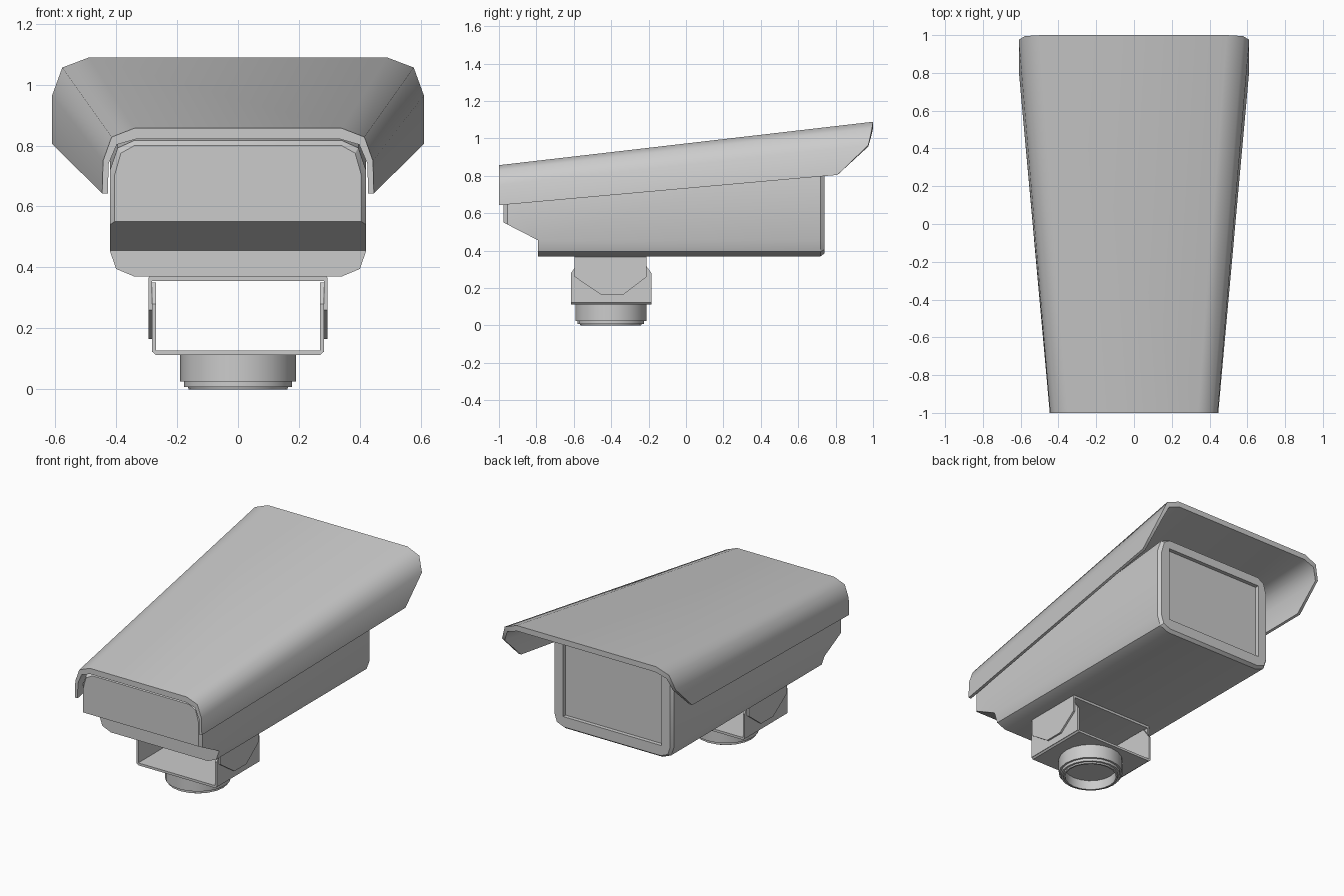
import bpy, bmesh, math

if "Cube" in bpy.data.objects:
    bpy.data.objects.remove(bpy.data.objects["Cube"])


def make(name, verts, faces, angle=30):
    me = bpy.data.meshes.new(name)
    me.from_pydata(verts, [], faces)
    bm = bmesh.new()
    bm.from_mesh(me)
    bmesh.ops.recalc_face_normals(bm, faces=bm.faces)
    bm.to_mesh(me)
    bm.free()
    ob = bpy.data.objects.new(name, me)
    bpy.context.collection.objects.link(ob)
    smooth(ob, angle)
    return ob


def smooth(ob, angle):
    bpy.ops.object.select_all(action='DESELECT')
    ob.select_set(True)
    bpy.context.view_layer.objects.active = ob
    bpy.ops.object.shade_smooth_by_angle(angle=math.radians(angle))


def loft(name, rings, angle=30):
    n = len(rings[0])
    verts = [p for r in rings for p in r]
    faces = [tuple(range(n)), tuple(range(len(verts) - n, len(verts)))]
    for k in range(len(rings) - 1):
        for i in range(n):
            j = (i + 1) % n
            faces.append((k*n + i, k*n + j, k*n + n + j, k*n + n + i))
    return make(name, verts, faces, angle)


def prism_x(name, prof, x0, x1):
    return loft(name, [[(x, y, z) for y, z in prof] for x in (x0, x1)])


def prism_y(name, prof, y0, y1):
    return loft(name, [[(x, y, z) for x, z in prof] for y in (y0, y1)])


def mirrored(half):
    return half + [(-p[0],) + tuple(p[1:]) for p in reversed(half)]


def cut(ob, cutter):
    m = ob.modifiers.new("cut", 'BOOLEAN')
    m.operation, m.solver, m.object = 'DIFFERENCE', 'EXACT', cutter
    bpy.context.view_layer.objects.active = ob
    bpy.ops.object.modifier_apply(modifier=m.name)
    bpy.data.objects.remove(cutter)


# sunshield: folded sheet widening and rising to the back, raked rear ends
front_out = mirrored([(.446, -1, .643), (.443, -1, .75), (.415, -1, .828), (.34, -1, .857)])
front_in = mirrored([(.427, -1, .643), (.425, -1, .74), (.398, -1, .803), (.335, -1, .821)])
back_out = mirrored([(.61, .81, .805), (.61, .975, .965), (.577, .995, 1.056), (.49, 1, 1.089)])
back_in = mirrored([(.591, .81, .805), (.591, .975, .957), (.56, .995, 1.03), (.485, 1, 1.054)])
n = 8
faces = []
for i in range(n - 1):
    a, b = i, i + 1
    faces += [(a, b, 2*n + b, 2*n + a), (n + a, n + b, 3*n + b, 3*n + a),
              (a, b, n + b, n + a), (2*n + a, 2*n + b, 3*n + b, 3*n + a)]
for e in (0, n - 1):
    faces.append((e, n + e, 3*n + e, 2*n + e))
make("sunshield", front_out + front_in + back_out + back_in, faces, 55)


# camera housing: rounded section with sloping top and softened ends
def section(y, d):
    t = .815 + (y + .975) * .111 - d
    half = [(.34, y, .37 + d), (.40 - d*.7, y, .395 + d*.7), (.421 - d, y, .455),
            (.421 - d, y, t - .10), (.395 - d*.7, y, t - .025), (.34, y, t)]
    return mirrored(half)


housing = loft("housing", [section(-.975, .015), section(-.955, 0), section(.72, 0), section(.74, .015)])
# stepped, sloping underside at the front
cut(housing, prism_x("step_cutter", [(-1.1, .2), (-.79, .2), (-.79, .455), (-.975, .55), (-1.1, .614)], -.6, .6))
# recessed rear window
cut(housing, prism_x("window_cutter", [(.715, .45), (.8, .45), (.8, .935), (.715, .935)], -.345, .345))
smooth(housing, 50)

# upper bracket: plate with tapered ears hanging outside
prism_y("upper_bracket_plate", mirrored([(.283, .355), (.294, .36), (.294, .366), (.288, .371)]), -.595, -.21)
ear = [(-.595, .366), (-.595, .26), (-.455, .165), (-.335, .165), (-.21, .26), (-.21, .366)]
# lower bracket: cradle with chamfered side plates
prism_y("lower_bracket_plate", mirrored([(.27, .113), (.282, .125), (.282, .128), (.27, .128)]), -.615, -.185)
side = [(-.615, .122), (-.185, .122), (-.185, .28), (-.235, .35), (-.565, .35), (-.615, .28)]
for s, tag in ((1, "right"), (-1, "left")):
    prism_x("upper_bracket_ear_" + tag, ear, s*.2825, s*.294)
    prism_x("lower_bracket_side_" + tag, side, s*.27, s*.282)

# round mounting base, stepped and hollow underneath
prof = [(.19, .115), (.19, .025), (.178, .025), (.178, .008), (.165, .008), (.162, 0), (.152, 0), (.152, .06)]
seg = 20
loft("mount_base", [[(r*math.cos(2*math.pi*i/seg), -.402 + r*math.sin(2*math.pi*i/seg), z)
                     for i in range(seg)] for r, z in prof])
